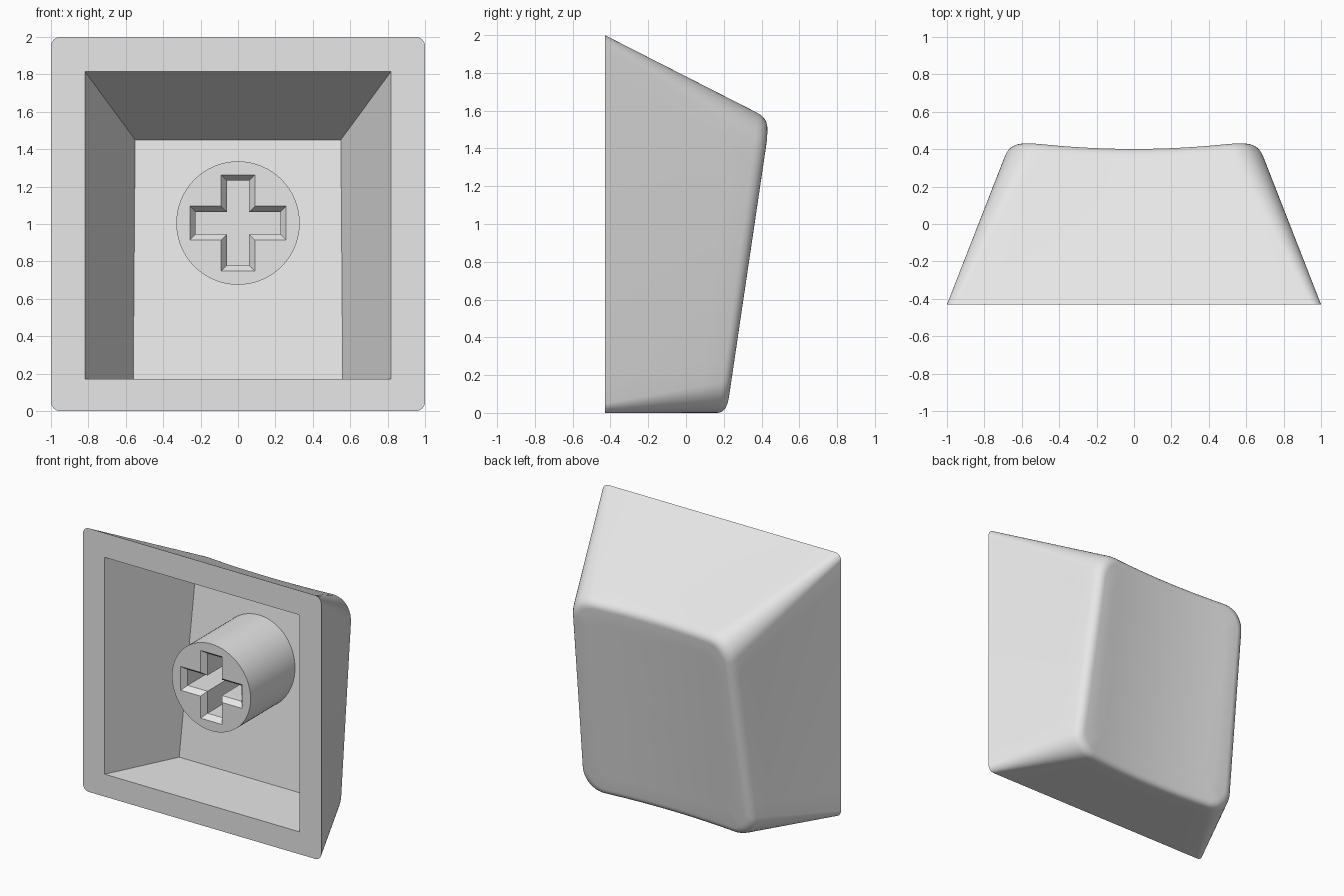
import bpy, bmesh
from math import sin, cos, pi
from mathutils import Vector

cube = bpy.data.objects.get("Cube")
if cube:
    bpy.data.objects.remove(cube, do_unlink=True)

FRONT = -0.43      # plane of the open rim
MID_Z = 0.78       # middle of the dished face

mat = bpy.data.materials.new("light grey plastic")
mat.use_nodes = True
grey = (0.8, 0.8, 0.8, 1)
mat.diffuse_color = grey
mat.node_tree.nodes["Principled BSDF"].inputs["Base Color"].default_value = grey


def dish(x, z):
    """Depth of the tilted back face, hollowed along its middle."""
    return 0.215 + 0.148 * z - 0.038 * (1 - min(1, (x / 0.6) ** 2))


def floor(z):
    """Depth of the tilted cavity floor."""
    return 0.072 + 0.137 * z


def outline(half, z0, z1, r, taper=0.0, arc=10, side=12):
    """Rounded rectangle as (x, z) points, wider towards the bottom by taper."""
    corners = [(half - r, z1 - r), (r - half, z1 - r), (r - half, z0 + r), (half - r, z0 + r)]
    pts = []
    for i, (cx, cz) in enumerate(corners):
        for k in range(arc + 1):
            a = (i + k / arc) * pi / 2
            pts.append(Vector((cx + r * cos(a), cz + r * sin(a))))
        # subdivide the straight run to the next corner
        nx, nz = corners[(i + 1) % 4]
        a = (i + 1) * pi / 2
        end = Vector((nx + r * cos(a), nz + r * sin(a)))
        start = pts[-1].copy()
        pts += [start.lerp(end, k / side) for k in range(1, side)]
    return [Vector((p.x * (1 + taper * (z1 - p.y)), p.y)) for p in pts]


def ring(bm, pts):
    return [bm.verts.new(p) for p in pts]


def bridge(bm, a, b):
    n = len(a)
    for i in range(n):
        j = (i + 1) % n
        bm.faces.new((a[i], a[j], b[j], b[i]))


def fill_between(bm, *loops):
    """Flat front face between an outer loop and a hole."""
    edges = [bm.edges.get((l[i - 1], l[i])) for l in loops for i in range(len(l))]
    bmesh.ops.triangle_fill(bm, use_beauty=True, edges=edges, normal=(0, -1, 0))


def finish(bm, name):
    bmesh.ops.recalc_face_normals(bm, faces=bm.faces)
    mesh = bpy.data.meshes.new(name)
    bm.to_mesh(mesh)
    bm.free()
    mesh.materials.append(mat)
    obj = bpy.data.objects.new(name, mesh)
    bpy.context.collection.objects.link(obj)
    bpy.ops.object.select_all(action='DESELECT')
    obj.select_set(True)
    bpy.context.view_layer.objects.active = obj
    bpy.ops.object.shade_smooth_by_angle(angle=pi / 6)
    return obj


# Cap shell: tapering outer wall
bm = bmesh.new()
base = [Vector((p.x, FRONT, p.y)) for p in outline(1, 0, 2, 0.05)]
edge = [Vector((p.x, dish(p.x, p.y), p.y)) for p in outline(0.662, 0, 1.56, 0.17, 0.05)]
inner = [Vector((p.x, dish(p.x, p.y), p.y)) for p in outline(0.612, 0.05, 1.51, 0.13, 0.05)]
WALL = 0.93
rim = ring(bm, base)
last = rim
for k in range(1, 7):
    new = ring(bm, [a.lerp(b, WALL * k / 6) for a, b in zip(base, edge)])
    bridge(bm, last, new)
    last = new

# Rounded edge around the dished face
for k in range(1, 7):
    t = k / 6
    new = ring(bm, [a.lerp(b, WALL).lerp(b, t).lerp(b.lerp(c, t), t)
                    for a, b, c in zip(base, edge, inner)])
    bridge(bm, last, new)
    last = new

# Dished face as shrinking rings
for s in (0.85, 0.7, 0.55, 0.4, 0.25, 0.1):
    pts = [(p.x * s, MID_Z + (p.z - MID_Z) * s) for p in inner]
    new = ring(bm, [(x, dish(x, z), z) for x, z in pts])
    bridge(bm, last, new)
    last = new
centre = bm.verts.new((0, dish(0, MID_Z), MID_Z))
for i in range(len(last)):
    bm.faces.new((last[i - 1], last[i], centre))

# Cavity and flat rim
mouth = ring(bm, [(x, FRONT, z) for x, z in
                  ((0.818, 1.815), (-0.818, 1.815), (-0.818, 0.17), (0.818, 0.17))])
bottom = ring(bm, [(x, floor(z), z) for x, z in
                   ((0.55, 1.45), (-0.55, 1.45), (-0.56, 0.168), (0.56, 0.168))])
bridge(bm, mouth, bottom)
bm.faces.new(bottom)
fill_between(bm, rim, mouth)
finish(bm, "cap_shell")


# Stem with a chamfered cross-shaped socket
def cross(arm, half, y):
    quarter = [(arm, -half), (arm, half), (half, half)]
    pts = []
    for _ in range(4):
        pts += [(x, y, z + STEM_Z) for x, z in quarter]
        quarter = [(-z, x) for x, z in quarter]
    return pts


STEM_Z, STEM_FRONT, SEGMENTS = 1.005, -0.32, 64
bm = bmesh.new()
circle = [(0.33 * cos(2 * pi * k / SEGMENTS), STEM_Z + 0.33 * sin(2 * pi * k / SEGMENTS))
          for k in range(SEGMENTS)]
front = ring(bm, [(x, STEM_FRONT, z) for x, z in circle])
back = ring(bm, [(x, floor(z) + 0.01, z) for x, z in circle])
bridge(bm, front, back)
bm.faces.new(back)
lip = ring(bm, cross(0.257, 0.09, STEM_FRONT))
throat = ring(bm, cross(0.227, 0.06, STEM_FRONT + 0.04))
end = ring(bm, cross(0.227, 0.06, 0.13))
bridge(bm, lip, throat)
bridge(bm, throat, end)
bm.faces.new(end)
fill_between(bm, front, lip)
finish(bm, "stem")
